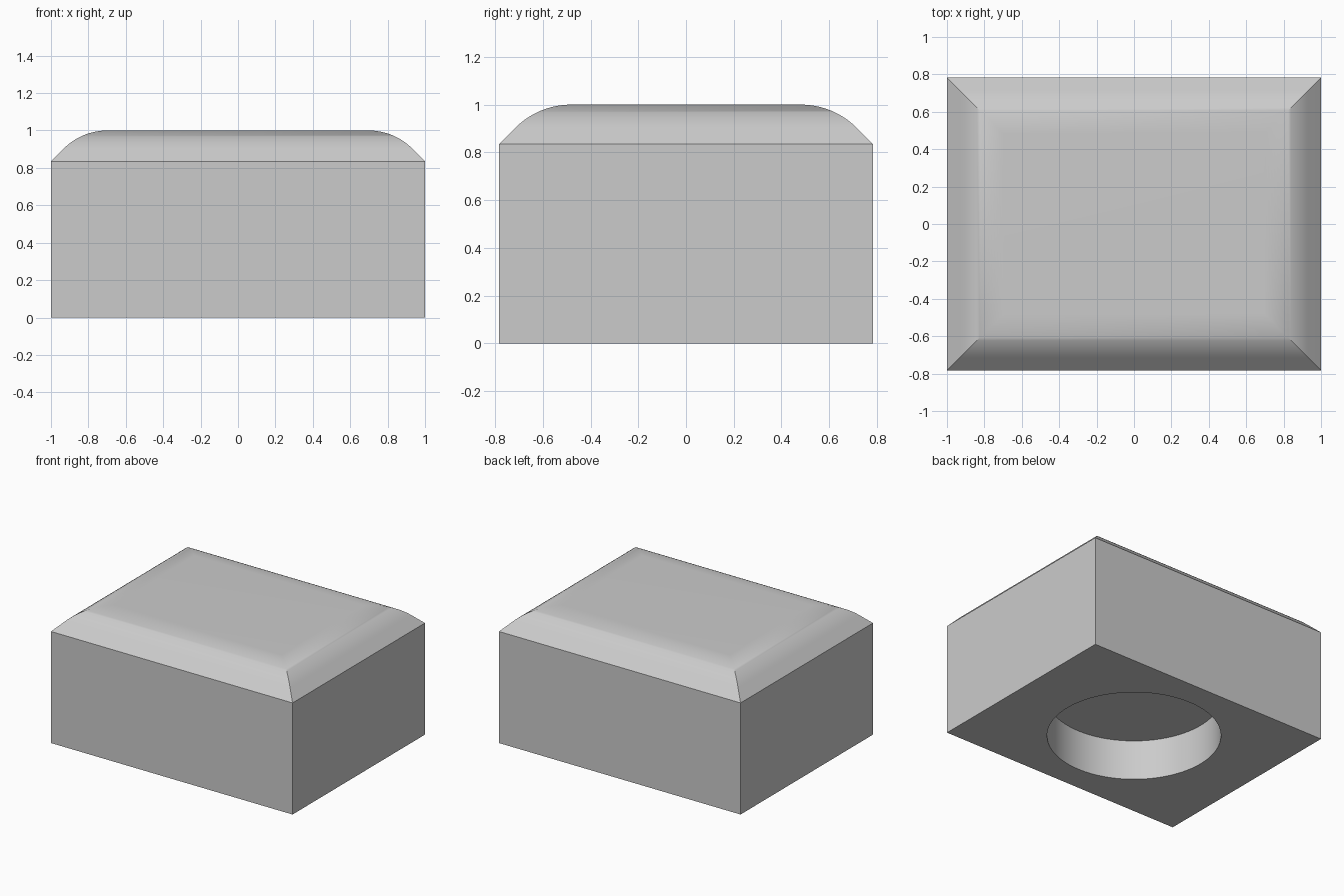
import bpy
import bmesh
import math

cube = bpy.data.objects.get("Cube")
if cube:
    bpy.data.objects.remove(cube, do_unlink=True)

HALF_X, HALF_Y, HEIGHT, SHOULDER = 1.0, 0.783, 1.0, 0.835
RADIUS, ARC_STEPS = 0.33, 16
HOLE_RADIUS, HOLE_DEPTH = 0.59, 0.30

grey = bpy.data.materials.new("light grey")
grey.use_nodes = True
colour = (0.6, 0.6, 0.6, 1)
grey.diffuse_color = colour
grey.node_tree.nodes["Principled BSDF"].inputs["Base Color"].default_value = colour


def mesh_object(name, bm):
    mesh = bpy.data.meshes.new(name)
    bmesh.ops.recalc_face_normals(bm, faces=bm.faces)
    bm.to_mesh(mesh)
    bm.free()
    mesh.materials.append(grey)
    obj = bpy.data.objects.new(name, mesh)
    bpy.context.collection.objects.link(obj)
    return obj


# Edge profile as (inset, height): upright side, 45 degree slope, tangent arc
slope = HEIGHT - SHOULDER - RADIUS * (1 - math.cos(math.pi / 4))
arc_end = slope + RADIUS * math.sin(math.pi / 4)
profile = [(0, 0), (0, SHOULDER)]
for i in range(ARC_STEPS + 1):
    a = math.pi / 4 * (1 - i / ARC_STEPS)
    profile.append((arc_end - RADIUS * math.sin(a),
                    HEIGHT - RADIUS * (1 - math.cos(a))))

# Block: stacked rectangles following the profile
bm = bmesh.new()
rings = [[bm.verts.new((sx * (HALF_X - d), sy * (HALF_Y - d), z))
          for sx, sy in ((-1, -1), (1, -1), (1, 1), (-1, 1))]
         for d, z in profile]
for low, high in zip(rings, rings[1:]):
    for i in range(4):
        j = (i + 1) % 4
        bm.faces.new((low[i], low[j], high[j], high[i]))
bm.faces.new(rings[0][::-1])
bm.faces.new(rings[-1])
block = mesh_object("block", bm)

# Round blind hole in the underside
bm = bmesh.new()
bmesh.ops.create_cone(bm, cap_ends=True, segments=128, radius1=HOLE_RADIUS,
                      radius2=HOLE_RADIUS, depth=2 * HOLE_DEPTH)
cutter = mesh_object("hole_cutter", bm)
cutter.hide_render = True

cut = block.modifiers.new("hole", "BOOLEAN")
cut.operation = "DIFFERENCE"
cut.solver = "EXACT"
cut.object = cutter

bpy.ops.object.select_all(action="DESELECT")
block.select_set(True)
bpy.context.view_layer.objects.active = block
bpy.ops.object.modifier_apply(modifier=cut.name)
bpy.data.objects.remove(cutter, do_unlink=True)
bpy.ops.object.shade_smooth_by_angle(angle=math.radians(30))
